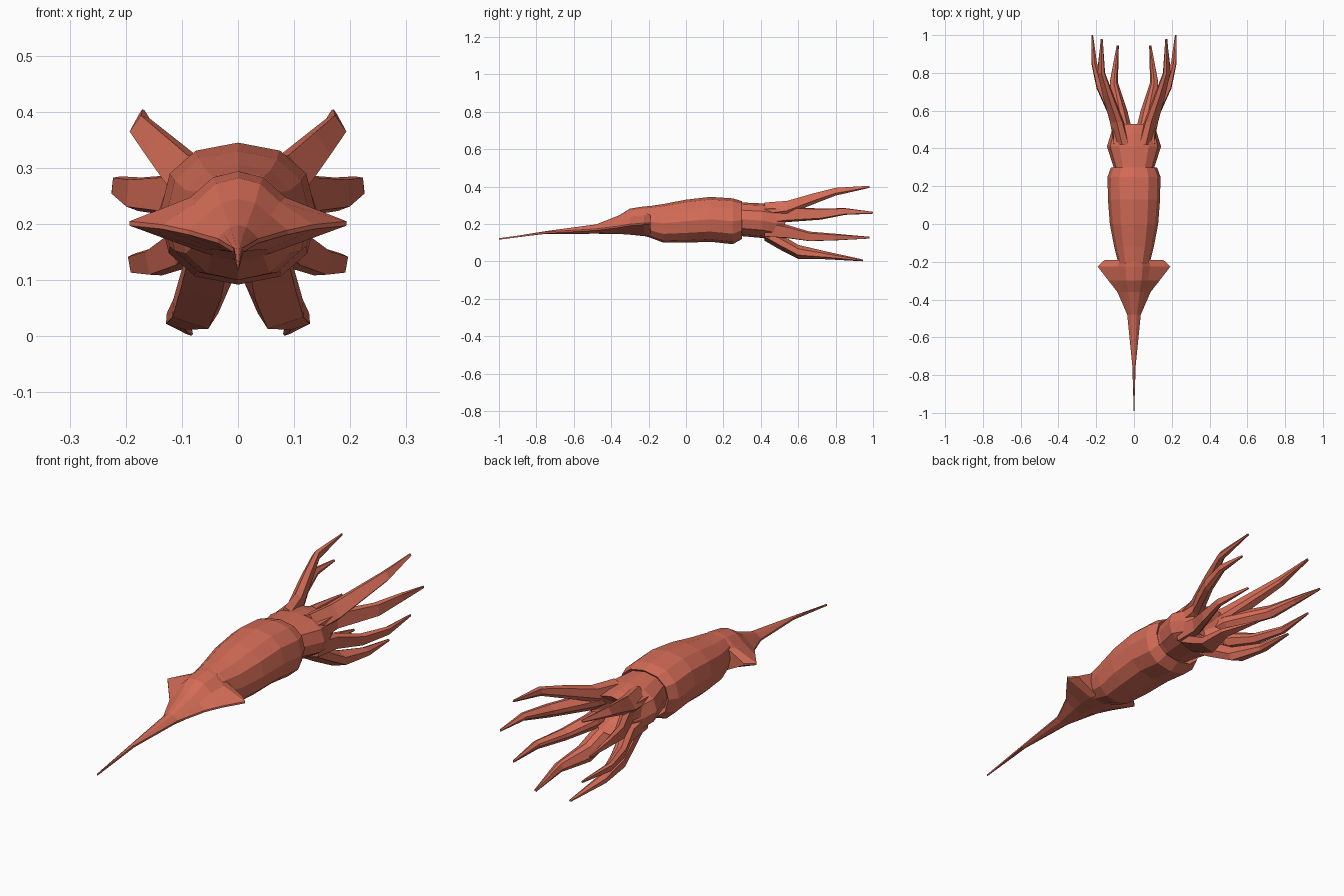
import bpy, bmesh, math
from mathutils import Vector

skin = bpy.data.materials.new("coral skin")
skin.diffuse_color = (0.66, 0.15, 0.095, 1)


def loft(name, rings, mirror=False):
    """Bridge a list of equal-length rings and cap both ends."""
    bm = bmesh.new()
    vs = [[bm.verts.new(p) for p in ring] for ring in rings]
    n = len(rings[0])
    for a, b in zip(vs, vs[1:]):
        for i in range(n):
            j = (i + 1) % n
            bm.faces.new((a[i], a[j], b[j], b[i]))
    bm.faces.new(vs[0])
    bm.faces.new(vs[-1])
    if mirror:
        geom = bm.verts[:] + bm.edges[:] + bm.faces[:]
        new = bmesh.ops.duplicate(bm, geom=geom)["geom"]
        for v in new:
            if isinstance(v, bmesh.types.BMVert):
                v.co.x = -v.co.x
    bmesh.ops.recalc_face_normals(bm, faces=bm.faces[:])
    me = bpy.data.meshes.new(name)
    bm.to_mesh(me)
    bm.free()
    me.materials.append(skin)
    ob = bpy.data.objects.new(name, me)
    bpy.context.collection.objects.link(ob)
    return ob


def oval(y, w, bottom, top, n=12, power=0.88):
    """Slightly squared oval ring across the body."""
    cz, h = (top + bottom) / 2, (top - bottom) / 2
    ring = []
    for i in range(n):
        a = 2 * math.pi * i / n
        c, s = math.cos(a), math.sin(a)
        ring.append((w * math.copysign(abs(c) ** power, c), y,
                     cz + h * math.copysign(abs(s) ** power, s)))
    return ring


# Mantle: y, half width, bottom, top
loft("mantle", [oval(*s) for s in [
    (-0.32, 0.06, 0.16, 0.26), (-0.20, 0.085, 0.13, 0.295),
    (-0.12, 0.105, 0.10, 0.307), (0.0, 0.128, 0.10, 0.33),
    (0.13, 0.138, 0.105, 0.345), (0.25, 0.14, 0.092, 0.337),
    (0.30, 0.122, 0.12, 0.322), (0.28, 0.10, 0.14, 0.30)]])

# Head with a hollow mouth end
loft("head", [oval(*s) for s in [
    (0.24, 0.10, 0.14, 0.30), (0.30, 0.108, 0.135, 0.315),
    (0.41, 0.143, 0.125, 0.31), (0.48, 0.122, 0.11, 0.302),
    (0.53, 0.10, 0.115, 0.292), (0.50, 0.07, 0.15, 0.26),
    (0.45, 0.025, 0.18, 0.23)]])


# Pointed tail that widens into side fins
def tail_ring(y, w, fin, fin_z, bottom, top):
    mid = (top + fin_z) / 2
    half = [(w * 0.45, top - (top - fin_z) * 0.12), (w * 0.85, mid),
            (fin, fin_z + 0.004), (fin, fin_z - 0.004),
            (w * 0.6, bottom + (fin_z - bottom) * 0.2)]
    right = [(x, y, z) for x, z in half]
    left = [(-x, y, z) for x, z in reversed(half)]
    return [(0, y, top)] + right + [(0, y, bottom)] + left


loft("tail_and_fins", [tail_ring(*s) for s in [
    (-1.0, 0.001, 0.001, 0.120, 0.119, 0.121),
    (-0.75, 0.008, 0.009, 0.154, 0.147, 0.162),
    (-0.48, 0.032, 0.036, 0.170, 0.148, 0.198),
    (-0.36, 0.068, 0.088, 0.185, 0.147, 0.245),
    (-0.30, 0.088, 0.135, 0.195, 0.143, 0.282),
    (-0.225, 0.10, 0.193, 0.201, 0.135, 0.294),
    (-0.19, 0.09, 0.155, 0.203, 0.132, 0.296)]])


# Arms: flat outer face and a narrow inner ridge, tapering to the tip
def arm(name, angle, path):
    a = math.radians(angle)
    out = Vector((math.cos(a), 0, math.sin(a)))
    side = Vector((-math.sin(a), 0, math.cos(a)))
    rings = []
    for x, y, z, t, r in path:
        c = Vector((x, y, z))
        rings.append([c + out * r + side * t * 0.8, c + side * t,
                      c - out * r + side * t * 0.3,
                      c - out * r - side * t * 0.3,
                      c - side * t, c + out * r - side * t * 0.8])
    loft(name, rings, mirror=True)


# Path points: x, y, z, half width, half depth
arm("upper_arms", 35, [
    (0.055, 0.42, 0.265, 0.045, 0.035), (0.085, 0.54, 0.280, 0.040, 0.030),
    (0.132, 0.68, 0.330, 0.030, 0.024), (0.170, 0.80, 0.370, 0.022, 0.016),
    (0.170, 0.98, 0.398, 0.006, 0.004)])
arm("upper_side_arms", 5, [
    (0.075, 0.42, 0.240, 0.045, 0.035), (0.088, 0.54, 0.250, 0.040, 0.028),
    (0.175, 0.72, 0.253, 0.030, 0.022), (0.210, 0.85, 0.267, 0.018, 0.014),
    (0.221, 1.00, 0.260, 0.005, 0.004)])
arm("lower_side_arms", -10, [
    (0.075, 0.42, 0.175, 0.045, 0.035), (0.088, 0.54, 0.160, 0.036, 0.028),
    (0.140, 0.66, 0.134, 0.026, 0.022), (0.180, 0.80, 0.130, 0.018, 0.014),
    (0.170, 0.98, 0.127, 0.005, 0.004)])
arm("lower_arms", -72, [
    (0.045, 0.42, 0.155, 0.045, 0.035), (0.055, 0.50, 0.110, 0.046, 0.036),
    (0.075, 0.60, 0.054, 0.042, 0.032), (0.106, 0.75, 0.034, 0.022, 0.018),
    (0.086, 0.945, 0.006, 0.006, 0.004)])
